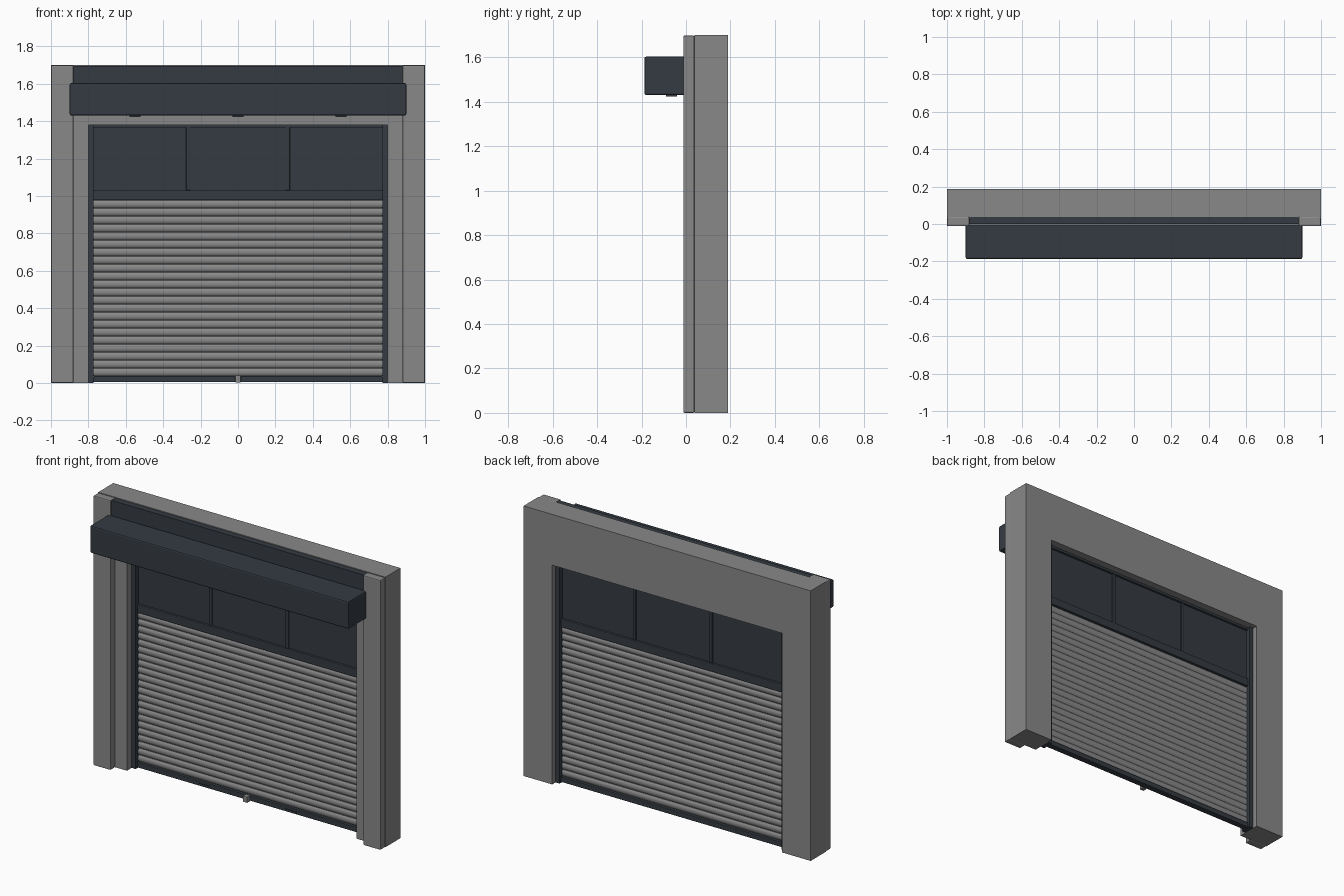
import bpy, bmesh, math

old = bpy.data.objects.get("Cube")
if old:
    bpy.data.objects.remove(old, do_unlink=True)


def material(name, rgb):
    m = bpy.data.materials.new(name)
    m.use_nodes = True
    m.diffuse_color = (*rgb, 1)
    m.node_tree.nodes["Principled BSDF"].inputs["Base Color"].default_value = (*rgb, 1)
    return m


GREY = material("concrete grey", (0.25, 0.25, 0.25))
DARK = material("anthracite", (0.035, 0.044, 0.055))
SLAT = material("aluminium grey", (0.25, 0.25, 0.25))


def finish(name, bm, mat, bevel=0):
    bmesh.ops.recalc_face_normals(bm, faces=bm.faces)
    mesh = bpy.data.meshes.new(name)
    bm.to_mesh(mesh)
    bm.free()
    mesh.materials.append(mat)
    ob = bpy.data.objects.new(name, mesh)
    bpy.context.collection.objects.link(ob)
    if bevel:
        mod = ob.modifiers.new("soft edges", "BEVEL")
        mod.width = bevel
        mod.segments = 2
    return ob


def box(name, x, y, z, mat, bevel=0):
    """Box from (min, max) ranges on each axis."""
    bm = bmesh.new()
    bmesh.ops.create_cube(bm, size=1)
    for v in bm.verts:
        v.co = [r[0] if c < 0 else r[1] for c, r in zip(v.co, (x, y, z))]
    return finish(name, bm, mat, bevel)


def extrude(name, points, vector, mat):
    """Extrude a closed outline along a vector."""
    bm = bmesh.new()
    face = bm.faces.new([bm.verts.new(p) for p in points])
    new = bmesh.ops.extrude_face_region(bm, geom=[face])["geom"]
    bmesh.ops.translate(bm, verts=[g for g in new if isinstance(g, bmesh.types.BMVert)], vec=vector)
    return finish(name, bm, mat)


# Wall with the door opening
outline = [(-1, 0), (-1, 1.7), (1, 1.7), (1, 0), (0.8, 0), (0.8, 1.38), (-0.8, 1.38), (-0.8, 0)]
extrude("wall", [(x, 0.038, z) for x, z in outline], (0, 0.15, 0), GREY)

# Pilasters and door guides on both sides
for side, s in (("left", 1), ("right", -1)):
    def span(a, b):
        return tuple(sorted((s * a, s * b)))
    box(side + "_pilaster", span(0.88, 1), (-0.012, 0.038), (0, 1.698), GREY, 0.006)
    box(side + "_guide", span(0.772, 0.8), (0.085, 0.155), (0, 1.38), DARK)
    box(side + "_mullion", span(0.256, 0.277), (0.105, 0.135), (1.03, 1.37), DARK, 0.003)

# Fascia and projecting shutter housing
box("fascia", (-0.88, 0.88), (0, 0.038), (1.43, 1.695), DARK)
box("housing", (-0.9, 0.9), (-0.187, -0.002), (1.43, 1.603), DARK, 0.008)
for i, x in enumerate((-0.55, 0, 0.55)):
    box(f"housing_clip_{i + 1}", (x - 0.03, x + 0.03), (-0.09, -0.04), (1.423, 1.432), DARK)

# Upper window band
box("top_rail", (-0.775, 0.775), (0.1, 0.14), (1.365, 1.38), DARK)
box("middle_rail", (-0.775, 0.775), (0.1, 0.14), (0.978, 1.03), DARK, 0.004)
box("window_panes", (-0.775, 0.775), (0.114, 0.126), (1.03, 1.365), DARK)

# Shutter slats, rounded on both faces
COUNT, BOTTOM, TOP = 22, 0.036, 0.978
pitch = (TOP - BOTTOM) / COUNT
half = pitch * 0.47
for i in range(COUNT):
    mid = BOTTOM + pitch * (i + 0.5)
    ring = []
    for k in range(12):
        a = math.tau * (k + 0.5) / 12
        ring.append((-0.776, 0.12 + 0.012 * math.cos(a), mid + half * math.sin(a) / math.cos(math.pi / 12)))
    slat = extrude(f"slat_{i + 1}", ring, (1.552, 0, 0), SLAT)
    bpy.context.view_layer.objects.active = slat
    slat.select_set(True)
bpy.ops.object.shade_smooth_by_angle(angle=math.radians(40))
box("shutter_core", (-0.775, 0.775), (0.117, 0.123), (BOTTOM, TOP), SLAT)

# Bottom bar with slots and a pull handle
box("bottom_bar", (-0.775, 0.775), (0.1, 0.14), (0.004, 0.036), DARK, 0.004)
for i, x in enumerate((-0.3, 0.3)):
    box(f"bar_slot_{i + 1}", (x - 0.04, x + 0.04), (0.096, 0.102), (0.014, 0.022), DARK)
box("handle", (-0.015, 0.015), (0.07, 0.102), (0.002, 0.04), GREY, 0.003)
